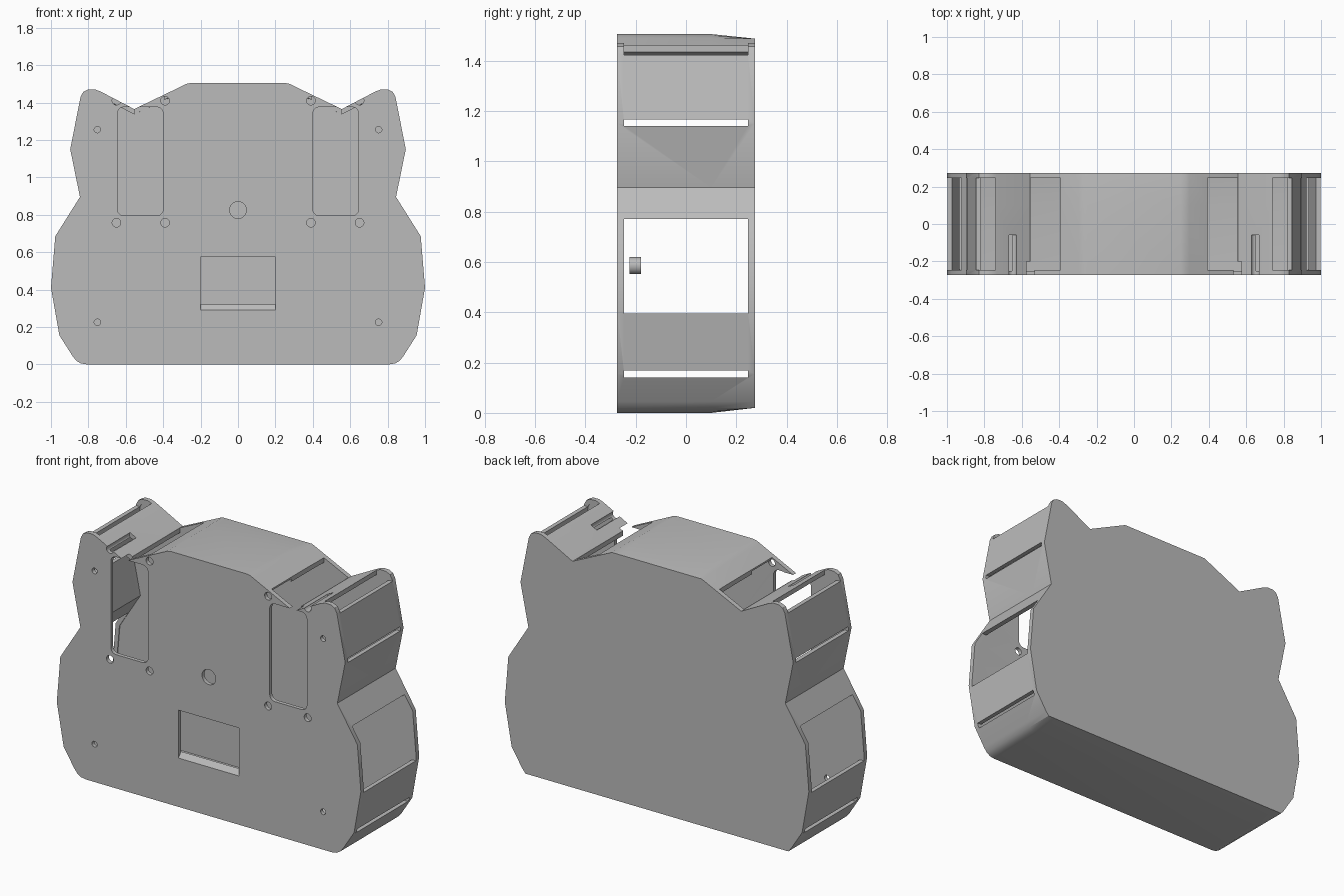
import bpy, bmesh, math
from mathutils import Matrix

if "Cube" in bpy.data.objects:
    bpy.data.objects.remove(bpy.data.objects["Cube"], do_unlink=True)

FRONT, BACK, WALL = -0.274, 0.274, 0.025

grey = bpy.data.materials.new("plain grey")
grey.use_nodes = True
grey.diffuse_color = (0.5, 0.5, 0.5, 1)
grey.node_tree.nodes["Principled BSDF"].inputs["Base Color"].default_value = (0.5, 0.5, 0.5, 1)


def finish(name, bm):
    bmesh.ops.recalc_face_normals(bm, faces=bm.faces)
    mesh = bpy.data.meshes.new(name)
    bm.to_mesh(mesh)
    bm.free()
    mesh.materials.append(grey)
    ob = bpy.data.objects.new(name, mesh)
    bpy.context.collection.objects.link(ob)
    return ob


def loft(name, rings):
    """Closed solid through rings of equal length."""
    bm = bmesh.new()
    loops = [[bm.verts.new(p) for p in ring] for ring in rings]
    n = len(loops[0])
    for a, b in zip(loops, loops[1:]):
        for i in range(n):
            j = (i + 1) % n
            bm.faces.new((a[i], a[j], b[j], b[i]))
    bm.faces.new(loops[0])
    bm.faces.new(loops[-1])
    return finish(name, bm)


def prism(name, outline, y0, y1):
    return loft(name, [[(x, y, z) for x, z in outline] for y in (y0, y1)])


def box(name, x0, x1, y0, y1, z0, z1):
    return prism(name, [(x0, z0), (x1, z0), (x1, z1), (x0, z1)], y0, y1)


def disc(name, x, z, r, y0, y1, n=24):
    ring = [(x + r * math.cos(math.tau * i / n), z + r * math.sin(math.tau * i / n)) for i in range(n)]
    return prism(name, ring, y0, y1)


def rounded(name, x0, x1, z0, z1, r, y0, y1):
    ring = []
    for k, (cx, cz) in enumerate([(x1 - r, z1 - r), (x0 + r, z1 - r), (x0 + r, z0 + r), (x1 - r, z0 + r)]):
        for i in range(6):
            a = math.pi / 2 * (k + i / 5)
            ring.append((cx + r * math.cos(a), cz + r * math.sin(a)))
    return prism(name, ring, y0, y1)


# Hollow case: mirrored outline, rear part tapered at top and bottom
half = [(0.81, 0), (0.84, 0.005), (0.865, 0.02), (0.885, 0.045), (0.955, 0.155),
        (1, 0.41), (0.977, 0.685), (0.845, 0.895), (0.897, 1.15), (0.842, 1.43),
        (0.828, 1.456), (0.803, 1.469), (0.765, 1.47), (0.735, 1.459),
        (0.555, 1.365), (0.295, 1.49), (0.275, 1.5), (0.25, 1.505)]
outline = half + [(-x, z) for x, z in reversed(half)]
tapered = [(x, min(max(z, 0.02), 1.487)) for x, z in outline]
case = loft("case", [[(x, y, z) for x, z in ring]
                     for y, ring in ((FRONT, outline), (0.1, outline), (BACK, tapered))])
shell = case.modifiers.new("shell", "SOLIDIFY")
shell.thickness = WALL
shell.offset = -1
shell.use_even_offset = True

# Openings
cutters = [box("display_cut", -0.2, 0.2, -0.4, -0.2, 0.29, 0.575),
           disc("sensor_cut", 0, 0.825, 0.045, -0.4, -0.2)]
for s in (-1, 1):
    def side_box(name, a, b, z0, z1):
        x0, x1 = sorted((s * a, s * b))
        cutters.append(box(name, x0, x1, -0.246, 0.246, z0, z1))
    side_box("upper_slot_cut", 0.8, 1.1, 1.14, 1.165)
    side_box("side_window_cut", 0.8, 1.1, 0.395, 0.77)
    side_box("lower_slot_cut", 0.8, 1.1, 0.14, 0.168)
    side_box("ear_top_cut", 0.74, 0.9, 1.421, 1.6)
    side_box("valley_cut", 0.393, 0.553, 1.3, 1.6)
    x0, x1 = sorted((s * 0.4, s * 0.645))
    cutters.append(rounded("eye_cut", x0, x1, 0.795, 1.376, 0.035, -0.4, -0.2))
    for x, z, r in ((0.65, 0.757, 0.023), (0.39, 0.757, 0.023), (0.65, 1.41, 0.023),
                    (0.39, 1.41, 0.023), (0.752, 1.255, 0.017), (0.752, 0.225, 0.017)):
        cutters.append(disc("screw_cut", s * x, z, r, -0.4, -0.06))
for c in cutters:
    c.hide_render = True
    m = case.modifiers.new("cut", "BOOLEAN")
    m.operation = "DIFFERENCE"
    m.solver = "EXACT"
    m.object = c

# Bake the cuts and drop the cutters
graph = bpy.context.evaluated_depsgraph_get()
baked = bpy.data.meshes.new_from_object(case.evaluated_get(graph))
case.modifiers.clear()
case.data = baked
for c in cutters:
    bpy.data.objects.remove(c, do_unlink=True)

# Sloped sill in the display opening
inner = FRONT + WALL
loft("display_sill", [[(x, FRONT, 0.29), (x, inner, 0.29), (x, inner, 0.32)] for x in (-0.2, 0.2)])

# Small inner pegs
for s, side in ((-1, "right"), (1, "left")):
    disc(side + "_peg", s * 0.3, 0.585, 0.034, -0.225, -0.178)

# Smooth the rounded corners, keep the creases
for ob in bpy.context.collection.objects:
    ob.select_set(ob.type == "MESH")
bpy.context.view_layer.objects.active = case
bpy.ops.object.shade_smooth_by_angle(angle=math.radians(30))
